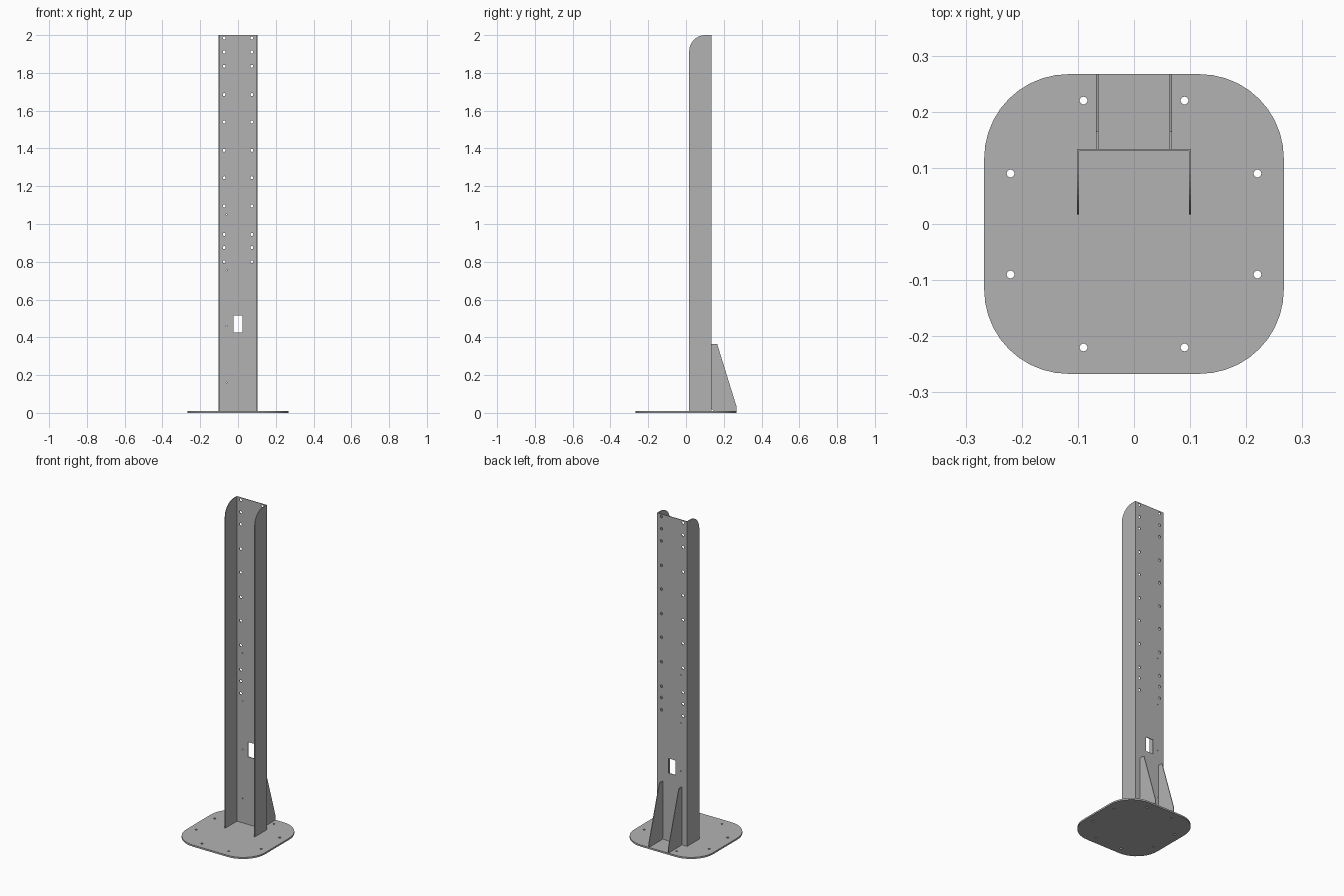
import bpy
import bmesh
from math import cos, sin, pi
from mathutils import Matrix

if "Cube" in bpy.data.objects:
    bpy.data.objects.remove(bpy.data.objects["Cube"])

steel = bpy.data.materials.new("grey steel")
steel.use_nodes = True
colour = (0.45, 0.45, 0.45, 1)
steel.diffuse_color = colour
steel.node_tree.nodes["Principled BSDF"].inputs["Base Color"].default_value = colour

SHEET = 0.004   # sheet metal thickness
BASE = 0.01     # base plate thickness
HALF = 0.267    # half width of the base plate
WIDTH = 0.102   # half width of the channel
FRONT, BACK = 0.017, 0.134
TOP = 2.0


def arc(cx, cy, r, start, end, steps):
    return [(cx + r * cos(start + (end - start) * i / steps),
             cy + r * sin(start + (end - start) * i / steps)) for i in range(steps + 1)]


def hole(x, y, r, sides=16):
    return arc(x, y, r, 0, 2 * pi, sides)[:-1]


def rect(x0, y0, x1, y1):
    return [(x0, y0), (x1, y0), (x1, y1), (x0, y1)]


def plate(name, loops, thickness, plane, offset):
    """Sheet cut from an outline and holes, centred on offset along its normal."""
    curve = bpy.data.curves.new(name, "CURVE")
    curve.dimensions = "2D"
    curve.fill_mode = "BOTH"
    curve.extrude = thickness / 2
    for loop in loops:
        spline = curve.splines.new("POLY")
        spline.points.add(len(loop) - 1)
        for point, (u, v) in zip(spline.points, loop):
            point.co = (u, v, 0, 1)
        spline.use_cyclic_u = True
    temp = bpy.data.objects.new(name + " outline", curve)
    bpy.context.collection.objects.link(temp)
    graph = bpy.context.evaluated_depsgraph_get()
    mesh = bpy.data.meshes.new_from_object(temp.evaluated_get(graph))
    bpy.data.objects.remove(temp)

    # Turn the flat sheet into its plane and weld it
    turn = {"xy": Matrix(((1, 0, 0), (0, 1, 0), (0, 0, 1))),
            "xz": Matrix(((1, 0, 0), (0, 0, -1), (0, 1, 0))),
            "yz": Matrix(((0, 0, 1), (1, 0, 0), (0, 1, 0)))}[plane]
    bm = bmesh.new()
    bm.from_mesh(mesh)
    bmesh.ops.remove_doubles(bm, verts=bm.verts, dist=1e-5)
    bmesh.ops.transform(bm, matrix=turn.to_4x4(), verts=bm.verts)
    bmesh.ops.recalc_face_normals(bm, faces=bm.faces)
    for face in bm.faces:
        face.smooth = False
    bm.to_mesh(mesh)
    bm.free()
    mesh.materials.clear()
    mesh.materials.append(steel)
    obj = bpy.data.objects.new(name, mesh)
    obj.location["zyx".index({"xy": "z", "xz": "y", "yz": "x"}[plane])
                 if plane == "xz" else (2 if plane == "xy" else 0)] = offset
    bpy.context.collection.objects.link(obj)
    return obj


# Base plate with rounded corners and eight anchor holes
radius = 0.15
c = HALF - radius
outline = []
for i, (sx, sy) in enumerate([(1, 1), (-1, 1), (-1, -1), (1, -1)]):
    outline += arc(c * sx, c * sy, radius, i * pi / 2, (i + 1) * pi / 2, 10)
anchors = [hole(sx * a, sy * b, 0.007) for a, b in [(0.09, 0.22), (0.22, 0.09)]
           for sx in (-1, 1) for sy in (-1, 1)]
plate("base_plate", [outline] + anchors, BASE, "xy", BASE / 2)

# Channel web with two bolt rows, small pilot holes and a cable slot
rows = [1.985, 1.91, 1.835, 1.685, 1.54, 1.39, 1.245, 1.095, 0.945, 0.875, 0.80]
bolts = [hole(s * 0.073, z, 0.008) for s in (-1, 1) for z in rows]
pilots = [hole(-0.06, z, 0.003, 8) for z in (1.05, 0.755, 0.46, 0.16)]
slot = rect(-0.024, 0.425, 0.024, 0.515)
plate("channel_web", [rect(-WIDTH, BASE, WIDTH, TOP), slot] + bolts + pilots,
      SHEET, "xz", BACK - SHEET / 2)

# Side flanges with a rounded top front corner, and rear gussets
bend = 0.085
flange = [(BACK - SHEET, BASE), (BACK - SHEET, TOP)]
flange += arc(FRONT + bend, TOP - bend, bend, pi / 2, pi, 10) + [(FRONT, BASE)]
gusset = [(BACK + 0.012, BASE), (HALF, BASE), (HALF, 0.035), (0.165, 0.365),
          (BACK, 0.365), (BACK, BASE + 0.012)]
for side, s in (("left", 1), ("right", -1)):
    plate(side + "_flange", [flange], SHEET, "yz", s * (WIDTH - SHEET / 2))
    plate(side + "_gusset", [gusset], SHEET, "yz", s * 0.0655)
